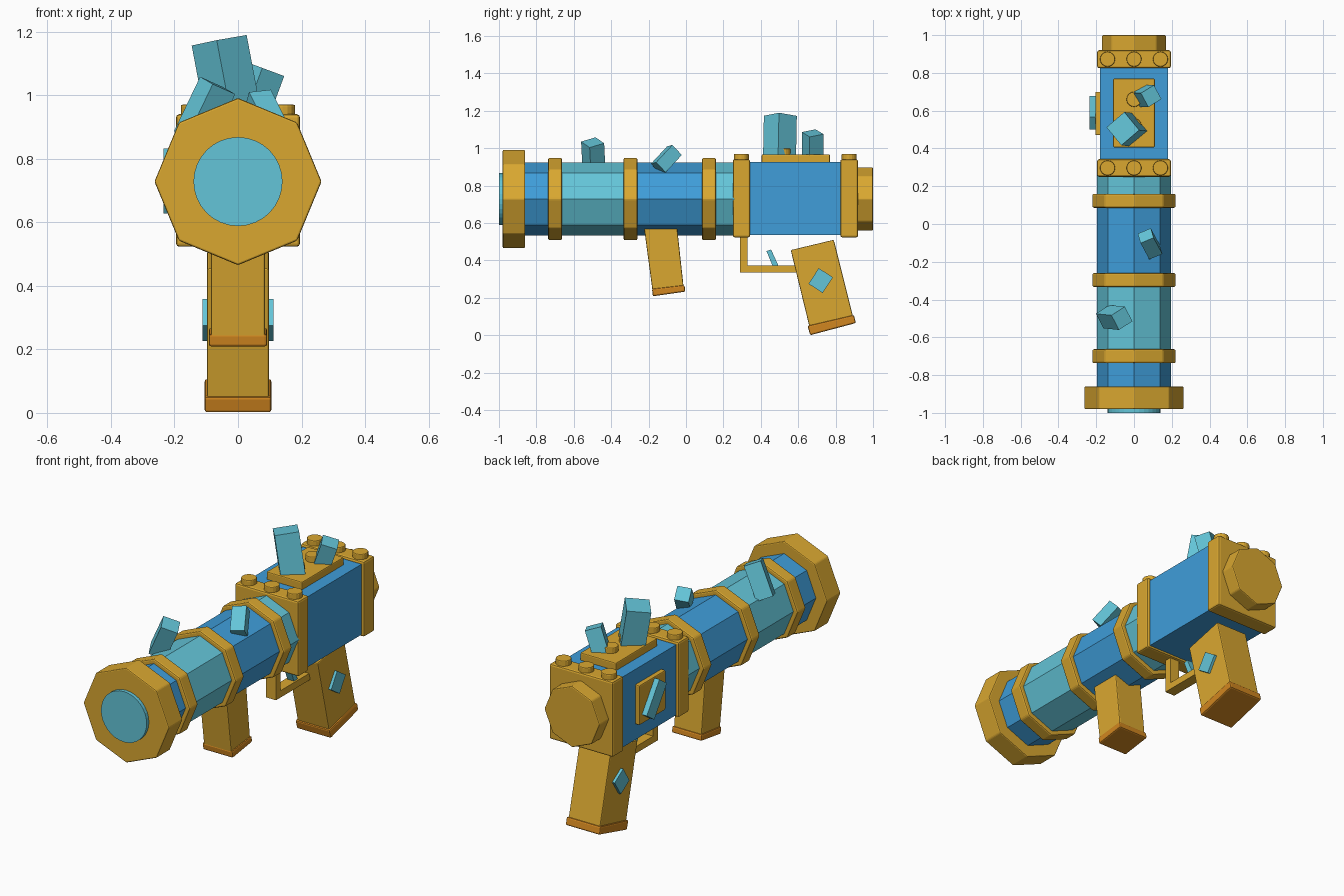
import bpy, bmesh, math
from mathutils import Vector, Quaternion, Matrix

if "Cube" in bpy.data.objects:
    bpy.data.objects.remove(bpy.data.objects["Cube"])


def material(name, rgb):
    m = bpy.data.materials.new(name)
    m.use_nodes = True
    m.diffuse_color = (*rgb, 1)
    m.node_tree.nodes["Principled BSDF"].inputs["Base Color"].default_value = (*rgb, 1)
    return m


gold = material("gold", (0.70, 0.39, 0.03))
orange = material("dark orange", (0.64, 0.24, 0.014))
blue = material("blue", (0.05, 0.34, 0.70))
cyan = material("crystal cyan", (0.127, 0.56, 0.69))

AXIS_Z = 0.728  # height of the barrel axis


def finish(name, bm, mat, bevel=0.0):
    bmesh.ops.recalc_face_normals(bm, faces=bm.faces)
    mesh = bpy.data.meshes.new(name)
    bm.to_mesh(mesh)
    bm.free()
    mesh.materials.append(mat)
    ob = bpy.data.objects.new(name, mesh)
    bpy.context.collection.objects.link(ob)
    if bevel:
        mod = ob.modifiers.new("soft edges", "BEVEL")
        mod.width = bevel
        mod.segments = 2
        mod.limit_method = "ANGLE"
        mod.angle_limit = math.radians(30)
    return ob


def box(name, lo, hi, mat, bevel=0.0):
    lo, hi = Vector(lo), Vector(hi)
    bm = bmesh.new()
    bmesh.ops.create_cube(bm, size=1)
    bmesh.ops.scale(bm, vec=hi - lo, verts=bm.verts)
    bmesh.ops.translate(bm, vec=(lo + hi) / 2, verts=bm.verts)
    return finish(name, bm, mat, bevel)


def tube(name, y0, y1, radius, mat, sides=8, bevel=0.0):
    """Prism along y on the barrel axis, with a corner at the top."""
    bm = bmesh.new()
    place = Matrix.Translation((0, (y0 + y1) / 2, AXIS_Z)) @ Matrix.Rotation(math.pi / 2, 4, "X")
    bmesh.ops.create_cone(bm, cap_ends=True, segments=sides, radius1=radius,
                          radius2=radius, depth=y1 - y0, matrix=place)
    return finish(name, bm, mat, bevel)


def bolt(name, x, y, z0, z1):
    bm = bmesh.new()
    bmesh.ops.create_cone(bm, cap_ends=True, segments=16, radius1=0.04, radius2=0.04,
                          depth=z1 - z0, matrix=Matrix.Translation((x, y, (z0 + z1) / 2)))
    return finish(name, bm, gold, 0.005)


def slab(name, profile, half, mat, bevel=0.0):
    """Side profile of (y, z) points, extruded across x."""
    bm = bmesh.new()
    face = bm.faces.new([bm.verts.new((-half, y, z)) for y, z in profile])
    out = bmesh.ops.extrude_face_region(bm, geom=[face])
    verts = [v for v in out["geom"] if isinstance(v, bmesh.types.BMVert)]
    bmesh.ops.translate(bm, vec=(2 * half, 0, 0), verts=verts)
    return finish(name, bm, mat, bevel)


def crystal(name, center, axis, spin, size):
    """Block whose long z side points along the axis."""
    turn = Vector((0, 0, 1)).rotation_difference(Vector(axis))
    turn = turn @ Quaternion((0, 0, 1), math.radians(spin))
    bm = bmesh.new()
    bmesh.ops.create_cube(bm, size=1)
    bmesh.ops.scale(bm, vec=size, verts=bm.verts)
    bmesh.ops.transform(bm, matrix=Matrix.Translation(center) @ turn.to_matrix().to_4x4(),
                        verts=bm.verts)
    return finish(name, bm, cyan)


# Barrel in alternating colours, with muzzle and lens
tube("barrel_front", -0.87, -0.70, 0.195, blue)
tube("barrel_crystal_section", -0.70, -0.30, 0.195, cyan)
tube("barrel_middle", -0.30, 0.12, 0.195, blue)
tube("barrel_rear", 0.12, 0.26, 0.195, cyan)
tube("muzzle", -0.98, -0.86, 0.263, gold, bevel=0.006)
tube("lens", -1.0, -0.96, 0.14, cyan, sides=32)
for i, y in enumerate((-0.70, -0.297, 0.123)):
    tube(f"barrel_ring_{i + 1}", y - 0.037, y + 0.037, 0.221, gold, bevel=0.008)

# Square body, its end flanges and the rear cap
box("body", (-0.18, 0.30, 0.535), (0.18, 0.88, 0.925), blue)
for name, y0, y1 in (("front_flange", 0.25, 0.343), ("rear_flange", 0.825, 0.92)):
    box(name, (-0.195, y0, 0.523), (0.195, y1, 0.94), gold, 0.01)
    for i in (-1, 0, 1):
        bolt(f"{name}_bolt_{i + 2}", 0.14 * i, (y0 + y1) / 2, 0.93, 0.97)
tube("rear_cap", 0.91, 1.0, 0.17, gold, bevel=0.006)

# Mounting plates on the top and right side
box("top_plate", (-0.11, 0.405, 0.92), (0.11, 0.77, 0.967), gold, 0.006)
for i, y in enumerate((0.52, 0.66)):
    bolt(f"top_plate_bolt_{i + 1}", 0, y, 0.96, 0.998)
box("side_plate", (-0.205, 0.47, 0.62), (-0.17, 0.70, 0.84), gold, 0.006)

# Grips with orange foot caps
slab("rear_grip", [(0.56, 0.455), (0.79, 0.51), (0.893, 0.10), (0.66, 0.045)], 0.097, gold, 0.006)
slab("rear_grip_foot", [(0.65, 0.05), (0.898, 0.108), (0.908, 0.065), (0.664, 0.0)],
     0.105, orange, 0.008)
slab("front_grip", [(-0.225, 0.58), (-0.048, 0.58), (-0.012, 0.25), (-0.178, 0.23)],
     0.085, gold, 0.006)
slab("front_grip_foot", [(-0.182, 0.248), (-0.008, 0.268), (-0.003, 0.233), (-0.177, 0.208)],
     0.092, orange, 0.008)

# Trigger and its guard
slab("trigger_guard", [(0.29, 0.53), (0.29, 0.335), (0.60, 0.335), (0.60, 0.373),
                       (0.33, 0.373), (0.33, 0.53)], 0.03, gold)
slab("trigger", [(0.43, 0.45), (0.455, 0.458), (0.495, 0.37), (0.463, 0.37)], 0.02, cyan)

# Crystals growing out of the top
crystal("large_crystal", (-0.036, 0.502, 1.05), (-0.19, 0.02, 1), 40, (0.125, 0.125, 0.25))
crystal("small_crystal", (0.065, 0.677, 1.01), (0.37, 0, 1), 30, (0.085, 0.085, 0.15))
crystal("front_crystal", (-0.105, -0.495, 0.945), (0.48, -0.05, 1), 30, (0.09, 0.09, 0.19))
crystal("middle_crystal", (0.085, -0.105, 0.94), (-0.35, 0.65, 0.7), 20, (0.075, 0.075, 0.135))

# Crystals set into the side plate and through the rear grip
crystal("side_crystal", (-0.212, 0.59, 0.73), (0, -0.57, 0.82), 0, (0.045, 0.08, 0.195))
crystal("grip_crystal", (0, 0.72, 0.292), (0, 0.55, 0.84), 0, (0.224, 0.09, 0.10))
